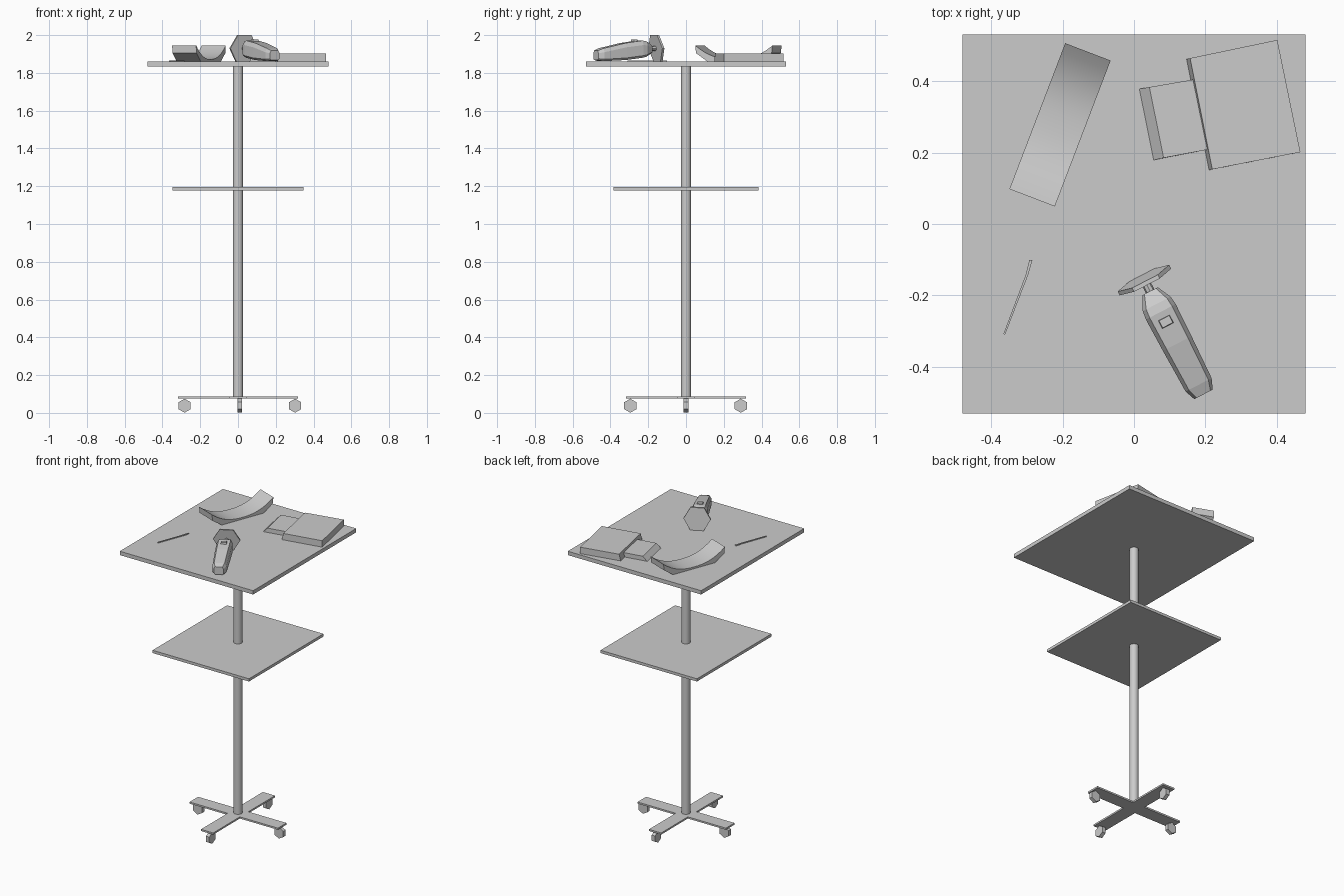
import bpy, math
from mathutils import Vector, Matrix

if "Cube" in bpy.data.objects:
    bpy.data.objects.remove(bpy.data.objects["Cube"])

TOP = 1.86  # height of the upper tray surface


def mesh(name, verts, faces):
    me = bpy.data.meshes.new(name)
    me.from_pydata(verts, [], faces)
    me.update()
    ob = bpy.data.objects.new(name, me)
    bpy.context.collection.objects.link(ob)
    return ob


def loft(name, rings):
    """Skin equal-sized rings and cap both ends."""
    n = len(rings[0])
    verts = [v for r in rings for v in r]
    faces = [(k * n + i, k * n + (i + 1) % n, (k + 1) * n + (i + 1) % n, (k + 1) * n + i)
             for k in range(len(rings) - 1) for i in range(n)]
    faces += [tuple(reversed(range(n))), tuple(range(len(verts) - n, len(verts)))]
    ob = mesh(name, verts, faces)
    bpy.context.view_layer.objects.active = ob
    bpy.ops.object.select_all(action='DESELECT')
    ob.select_set(True)
    bpy.ops.object.mode_set(mode='EDIT')
    bpy.ops.mesh.select_all(action='SELECT')
    bpy.ops.mesh.normals_make_consistent(inside=False)
    bpy.ops.object.mode_set(mode='OBJECT')
    return ob


def slab(name, low, high, z0, z1):
    return loft(name, [[(x, y, z0) for x, y in low], [(x, y, z1) for x, y in high]])


def box(name, x, y, z0, z1):
    q = [(-x, -y), (x, -y), (x, y), (-x, y)]
    return slab(name, q, q, z0, z1)


def smooth(ob, angle=35):
    bpy.ops.object.select_all(action='DESELECT')
    ob.select_set(True)
    bpy.context.view_layer.objects.active = ob
    bpy.ops.object.shade_smooth_by_angle(angle=math.radians(angle))


# Stand: two trays and the pole
box("upper_tray", 0.48, 0.53, 1.835, TOP)
box("lower_tray", 0.347, 0.383, 1.177, 1.195)
bpy.ops.mesh.primitive_cylinder_add(vertices=24, radius=0.027, depth=1.76, location=(0, 0, 0.96))
pole = bpy.context.object
pole.name = "pole"
smooth(pole)

# Cross-shaped base as one outline
w, a = 0.044, 0.318
cross = [(w, w), (w, a), (-w, a), (-w, w), (-a, w), (-a, -w),
         (-w, -w), (-w, -a), (w, -a), (w, -w), (a, -w), (a, w)]
slab("base_cross", cross, cross, 0.075, 0.086)

# Hexagonal casters
for i, (x, y) in enumerate([(0.302, 0), (0.01, 0.29), (-0.283, 0), (0.01, -0.295)]):
    turn = Matrix.Rotation(math.radians(90 * (i % 2)), 4, 'Z')
    rings = []
    for side in (-0.012, 0.012):
        ring = [Vector((0.037 * math.sin(k * math.pi / 3), side, 0.037 * math.cos(k * math.pi / 3)))
                for k in range(6)]
        rings.append([turn @ v + Vector((x, y, 0.038)) for v in ring])
    loft("caster_%d" % (i + 1), rings)

# Curved dish: concave top, bevelled underside
axis = Vector((0.156, 0.408, 0)).normalized()
side = Vector((axis.y, -axis.x, 0))
centre = Vector((-0.207, 0.2775, TOP))
L, H = 0.2185, 0.085
profile = [(L * t / 8, 0.012 + (H - 0.012) * abs(t / 8) ** 2.4) for t in range(-8, 9)]
profile += [(L - 0.004, 0.045), (0.15, 0.0), (-0.15, 0.0), (-L + 0.004, 0.045)]
dish = loft("curved_dish", [[centre + axis * u + side * s + Vector((0, 0, z)) for u, z in profile]
                            for s in (-0.068, 0.068)])
smooth(dish, 25)

# Large box and small box, each with a sloping left face
slab("large_box", [(0.147, 0.4615), (0.401, 0.515), (0.4655, 0.201), (0.21, 0.151)],
     [(0.157, 0.464), (0.401, 0.515), (0.4655, 0.201), (0.219, 0.153)], TOP, TOP + 0.042)
slab("small_box", [(0.015, 0.378), (0.165, 0.404), (0.205, 0.208), (0.055, 0.179)],
     [(0.043, 0.383), (0.165, 0.404), (0.205, 0.208), (0.083, 0.185)], TOP, TOP + 0.028)

# Thin stick
stick = [(-0.293, -0.101), (-0.284, -0.1), (-0.296, -0.142), (-0.361, -0.31), (-0.365, -0.307), (-0.303, -0.142)]
slab("thin_stick", stick, stick, TOP, TOP + 0.006)

# Hand tool: all pieces share a frame running from the disc to the tail
d = Vector((0.46, -0.888, 0)).normalized()
across = Vector((-d.y, d.x, 0))
start = Vector((0.029, -0.157, 0))


def at(s, u, z):
    return start + d * s + across * u + Vector((0, 0, z))


# Body sections: distance, half width, bottom, top
sections = [(0.035, 0.024, 1.905, 1.945), (0.075, 0.044, 1.886, 1.967), (0.10, 0.047, 1.88, 1.971),
            (0.20, 0.045, 1.868, 1.958), (0.33, 0.041, 1.862, 1.93), (0.36, 0.029, 1.868, 1.918)]
rings = []
for s, h, b, t in sections:
    c = 0.25 * h
    rings.append([at(s, u, z) for u, z in
                  [(-h, b + c), (-h + c, b), (h - c, b), (h, b + c),
                   (h, t - 2 * c), (h - c, t), (-h + c, t), (-h, t - 2 * c)]])
loft("tool_body", rings)

# Sliding button on the body
loft("tool_button", [[at(0.131 + p * k, q * k, z) for p, q in
                      [(-0.014, -0.02), (0.014, -0.02), (0.014, 0.02), (-0.014, 0.02)]]
                     for k, z in ((1.0, 1.955), (0.8, 1.976))])

# Neck and tilted hexagonal head
def disc(name, s0, s1, r0, r1, n, tilt=0.14):
    rings = []
    for s, r in ((s0, r0), (s1, r1)):
        ring = []
        for k in range(n):
            f = 2 * math.pi * k / n
            up = r * math.sin(f)
            ring.append(at(s + up * tilt, r * math.cos(f), 1.93 + up * 0.99))
        rings.append(ring)
    return loft(name, rings)


disc("tool_neck", 0.0, 0.05, 0.013, 0.013, 8)
disc("tool_head", -0.006, 0.006, 0.081, 0.081, 6)
